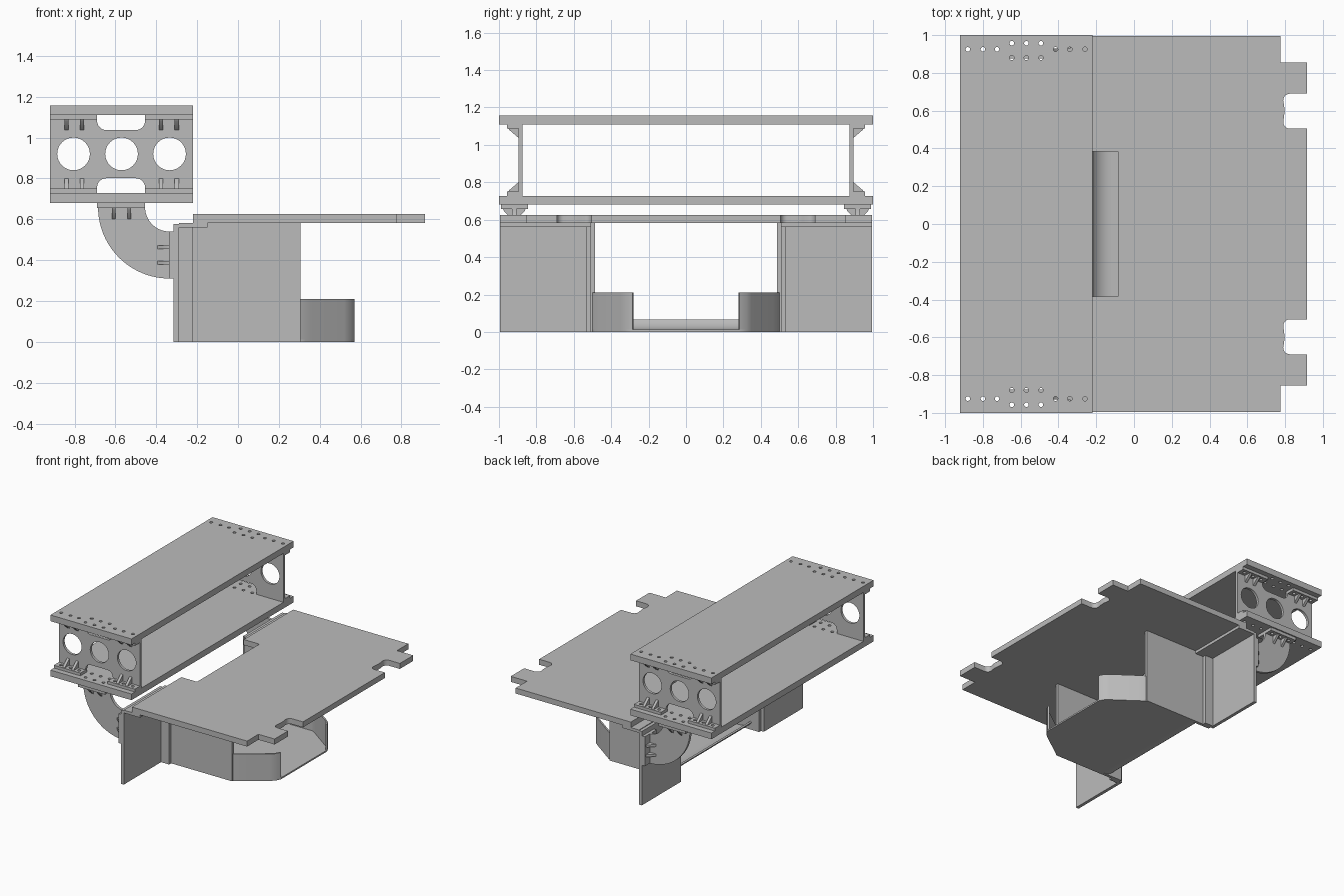
import bpy, bmesh, math
from mathutils import Vector

cube = bpy.data.objects.get("Cube")
if cube:
    bpy.data.objects.remove(cube, do_unlink=True)

GREY = (0.5, 0.5, 0.5)
mat = bpy.data.materials.new("plain_grey")
mat.use_nodes = True
mat.diffuse_color = (*GREY, 1)
mat.node_tree.nodes["Principled BSDF"].inputs["Base Color"].default_value = (*GREY, 1)


def finish(name, bm):
    bmesh.ops.recalc_face_normals(bm, faces=bm.faces)
    me = bpy.data.meshes.new(name)
    bm.to_mesh(me)
    bm.free()
    me.materials.append(mat)
    ob = bpy.data.objects.new(name, me)
    bpy.context.collection.objects.link(ob)
    return ob


def add_prism(bm, pts, axis, lo, hi):
    """Extrude a closed 2D profile along an axis; the profile uses the other two axes in order."""
    def place(p, h):
        v = list(p)
        v.insert("xyz".index(axis), h)
        return bm.verts.new(v)
    face = bm.faces.new([place(p, lo) for p in pts])
    shift = Vector((axis == "x", axis == "y", axis == "z")) * (hi - lo)
    moved = bmesh.ops.extrude_face_region(bm, geom=[face], use_keep_orig=True)["geom"]
    bmesh.ops.translate(bm, vec=shift, verts=[g for g in moved if isinstance(g, bmesh.types.BMVert)])


def prisms(name, profiles, axis, lo, hi):
    bm = bmesh.new()
    lo, hi = sorted((lo, hi))
    for pts in profiles:
        add_prism(bm, pts, axis, lo, hi)
    return finish(name, bm)


def box(name, x0, x1, y0, y1, z0, z1):
    return prisms(name, [[(x0, y0), (x1, y0), (x1, y1), (x0, y1)]], "z", z0, z1)


def arc(cx, cy, r, a0, a1, n):
    return [(cx + r * math.cos(math.radians(a0 + (a1 - a0) * i / n)),
             cy + r * math.sin(math.radians(a0 + (a1 - a0) * i / n))) for i in range(n + 1)]


def circle(cx, cy, r, n):
    return arc(cx, cy, r, 0, 360, n)[:-1]


def cut(ob, cutter):
    mod = ob.modifiers.new("cut", "BOOLEAN")
    mod.operation = "DIFFERENCE"
    mod.solver = "EXACT"
    mod.object = cutter
    bpy.context.view_layer.objects.active = ob
    bpy.ops.object.modifier_apply(modifier=mod.name)


def drop(ob):
    bpy.data.objects.remove(ob, do_unlink=True)


def ribbon(path, t):
    """Thicken an open 2D path into a closed profile."""
    pts = [Vector(p) for p in path]
    off = []
    for i, p in enumerate(pts):
        d = (pts[min(i + 1, len(pts) - 1)] - pts[max(i - 1, 0)]).normalized()
        off.append(p + Vector((-d.y, d.x)) * t)
    return [tuple(p) for p in pts + off[::-1]]


X0, X1 = -0.92, -0.22          # shelf depth
MID = (X0 + X1) / 2
N0, N1 = -0.69, -0.455         # notch and elbow width

# Drill pattern shared by the shelf boards and their fixing flanges
spots = [(MID + k * d, 0.925) for d in (0.155, 0.23, 0.31) for k in (1, -1)]
spots += [(MID + d, y) for d in (-0.077, 0, 0.077) for y in (0.88, 0.957)]
drill = prisms("drill", [circle(x, s * y, 0.012, 12) for x, y in spots for s in (1, -1)], "z", 0.64, 1.2)

# Shelf boards
for name, z in (("lower_shelf_board", 0.68), ("upper_shelf_board", 1.11)):
    cut(box(name, X0, X1, -1, 1, z, z + 0.048), drill)

# Table top with rear recess and two front cut-outs
half = [(0.915, 0.505)] + arc(0.825, 0.54, 0.035, -90, -180, 5)
half += [(0.795, 0.575), (0.797, 0.6), (0.795, 0.625)]
half += arc(0.825, 0.655, 0.035, 180, 90, 5)
half += [(0.915, 0.69), (0.915, 0.855), (0.775, 0.855), (0.775, 0.995),
         (-0.22, 0.995), (-0.22, 0.385), (-0.085, 0.385)]
outline = half + [(x, -y) for x, y in reversed(half)]
prisms("table_top", [outline], "z", 0.582, 0.625)

# Floor pan with a lip curving up at the back
side = [(0.305, 0.5), (0.33, 0.487), (0.36, 0.465), (0.52, 0.35), (0.55, 0.325), (0.57, 0.285)]
pan = [(-0.12, 0.5)] + side
prisms("floor_pan", [pan + [(x, -y) for x, y in reversed(pan)]], "z", 0, 0.012)
lip = arc(-0.12, 0.125, 0.125, 270, 212, 8)
prisms("rear_lip", [ribbon(lip, -0.012)], "y", -0.49, 0.49)

for s, tag in ((1, "left"), (-1, "right")):
    # End panel of the shelf: web with three round holes and two rounded notches
    web = box("shelf_end_web_" + tag, X0, X1, *sorted((s * 0.875, s * 0.895)), 0.728, 1.11)
    shapes = [circle(MID + d, 0.92, 0.08, 32) for d in (-0.235, 0, 0.235)]
    r = 0.045
    upper = [(N0, 1.13)] + arc(N0 + r, 1.037 + r, r, 180, 270, 6)
    upper += arc(N1 - r, 1.037 + r, r, 270, 360, 6) + [(N1, 1.13)]
    shapes += [upper, [(x, 1.838 - z) for x, z in upper]]
    cutter = prisms("web_cutter", shapes, "y", s * 0.8, s * 1.02)
    cut(web, cutter)
    drop(cutter)

    # Flanges and gussets of the end panel, top and bottom
    for level, z, k in (("bottom", 0.728, 1), ("top", 1.11, -1)):
        za, zb = sorted((z, z + k * 0.022))
        for part, xa, xb in (("rear", X0, N0), ("front", N1, X1)):
            fl = box(f"shelf_{level}_flange_{part}_{tag}", xa, xb, *sorted((s * 0.88, s * 0.958)), za, zb)
            cut(fl, drill)
        zf = z + k * 0.02
        for d in (-0.27, -0.193, 0.193, 0.27):
            tri = [(s * 0.89, zf), (s * 0.95, zf), (s * 0.945, zf + k * 0.01), (s * 0.89, zf + k * 0.057)]
            prisms(f"shelf_{level}_gusset_{tag}", [tri], "x", MID + d - 0.01, MID + d + 0.01)

    # Curved elbow bracket under the shelf
    c = s * 0.918
    bend = arc(-0.335, 0.66, 0.35, 180, 270, 24) + arc(-0.335, 0.66, 0.12, 270, 180, 16)
    prisms("elbow_web_" + tag, [bend], "y", c - 0.011, c + 0.011)
    fl = box("elbow_top_flange_" + tag, N0, N1, c - 0.072, c + 0.072, 0.656, 0.68)
    cut(fl, drill)
    box("elbow_side_flange_" + tag, -0.338, -0.315, c - 0.072, c + 0.072, 0.31, 0.54)
    for e in (1, -1):
        for d in (-0.038, 0.038):
            tri = [(c, 0.658), (c + e * 0.06, 0.658), (c + e * 0.055, 0.645), (c + e * 0.008, 0.598), (c, 0.598)]
            prisms("elbow_top_gusset_" + tag, [tri], "x", MID + d - 0.009, MID + d + 0.009)
            tri = [(z - 0.994, y) for y, z in tri]
            prisms("elbow_side_gusset_" + tag, [tri], "z", 0.425 + d - 0.009, 0.425 + d + 0.009)

    # Rear upright panel, corner post, cleat and side wall
    def slab(name, xa, xb, ya, yb, za, zb):
        box(name + tag, xa, xb, *sorted((s * ya, s * yb)), za, zb)
    slab("rear_panel_", -0.315, -0.29, 0.51, 0.995, 0, 0.577)
    slab("corner_post_", -0.29, -0.22, 0.51, 0.535, 0, 0.56)
    slab("table_cleat_", -0.29, -0.15, 0.51, 0.995, 0.56, 0.582)
    slab("side_wall_", -0.29, 0.305, 0.487, 0.51, 0, 0.582)

    # Low angled wall at the front of the floor pan
    prisms("low_wall_" + tag, [ribbon([(x, s * y) for x, y in side], -s * 0.012)], "z", 0, 0.21)

drop(drill)

# Smooth the curved surfaces while keeping edges sharp
bpy.ops.object.select_all(action="DESELECT")
for ob in bpy.context.collection.objects:
    if ob.type == "MESH":
        ob.select_set(True)
        bpy.context.view_layer.objects.active = ob
bpy.ops.object.shade_smooth_by_angle(angle=math.radians(32))
